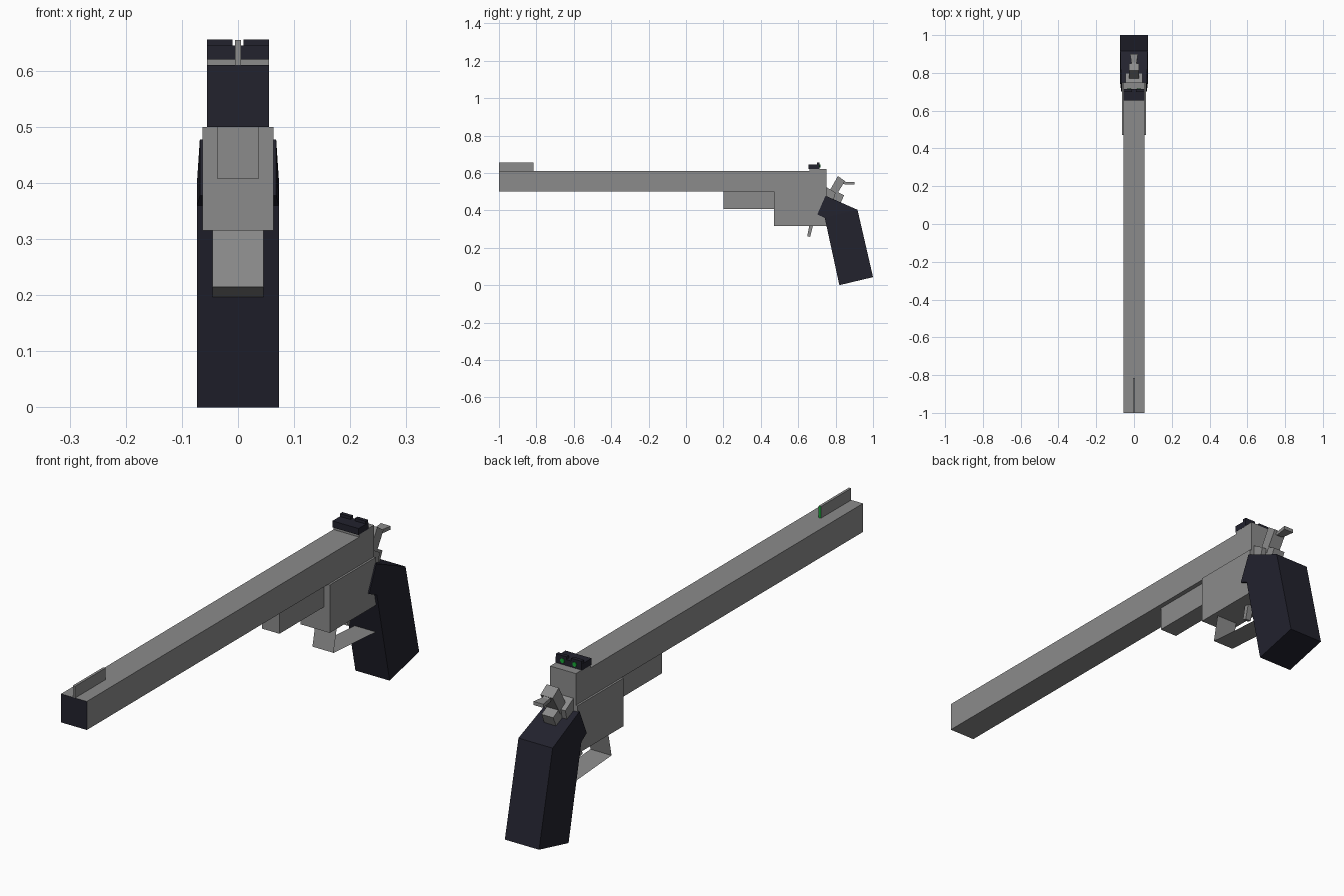
import bpy, bmesh, math
from mathutils import Matrix

cube = bpy.data.objects.get("Cube")
if cube:
    bpy.data.objects.remove(cube, do_unlink=True)


def material(name, rgb):
    m = bpy.data.materials.new(name)
    m.use_nodes = True
    m.diffuse_color = (*rgb, 1)
    m.node_tree.nodes["Principled BSDF"].inputs["Base Color"].default_value = (*rgb, 1)
    return m


steel = material("steel grey", (0.26, 0.26, 0.26))
black = material("blue black", (0.016, 0.016, 0.027))
green = material("sight green", (0.01, 0.4, 0.04))


def finish(name, bm, *mats):
    me = bpy.data.meshes.new(name)
    bm.to_mesh(me)
    bm.free()
    for m in mats:
        me.materials.append(m)
    ob = bpy.data.objects.new(name, me)
    bpy.context.collection.objects.link(ob)
    return ob


def slab(name, profile, half, *mats, paint=None):
    """Side profile of (y, z) points, spanned across x; half may vary per point.
    paint is a rule on the face normal that selects the second material."""
    if not isinstance(half, (list, tuple)):
        half = [half] * len(profile)
    bm = bmesh.new()
    left = [bm.verts.new((h, y, z)) for (y, z), h in zip(profile, half)]
    right = [bm.verts.new((-h, y, z)) for (y, z), h in zip(profile, half)]
    n = len(profile)
    bm.faces.new(left)
    bm.faces.new(right[::-1])
    for i in range(n):
        j = (i + 1) % n
        bm.faces.new((left[j], left[i], right[i], right[j]))
    bmesh.ops.recalc_face_normals(bm, faces=bm.faces)
    bm.normal_update()
    if paint:
        for f in bm.faces:
            f.material_index = int(paint(f.normal))
    return finish(name, bm, *mats)


def rect(y0, y1, z0, z1):
    return [(y0, z0), (y1, z0), (y1, z1), (y0, z1)]


# Barrel with dark muzzle face, rear rib, underlug and frame
slab("barrel", rect(-1, 0.75, 0.5, 0.61), 0.055, steel, black, paint=lambda n: n.y < -0.9)
slab("rear_rib", rect(0.66, 0.75, 0.605, 0.622), 0.055, steel)
slab("underlug", rect(0.2, 0.48, 0.408, 0.502), 0.037, steel)
slab("frame", rect(0.47, 0.75, 0.315, 0.5), 0.063, steel)

# Front sight with coloured rear face
slab("front_sight", rect(-1, -0.815, 0.605, 0.655), 0.005, steel, green,
     paint=lambda n: n.y > 0.9)

# Rear sight: base, two posts either side of the notch, two dots
slab("rear_sight_base", rect(0.655, 0.715, 0.62, 0.645), 0.0555, black)
for side, s in (("left", 1), ("right", -1)):
    post = slab("rear_sight_post_" + side, rect(0.70, 0.715, 0.644, 0.656), 0.0225, black)
    post.location.x = s * 0.0325
    bm = bmesh.new()
    bmesh.ops.create_cone(bm, cap_ends=True, segments=8, radius1=0.009, radius2=0.009, depth=0.004,
                          matrix=Matrix.Translation((s * 0.026, 0.716, 0.637))
                          @ Matrix.Rotation(math.pi / 2, 4, "X"))
    finish("rear_sight_dot_" + side, bm, green)

# Grip: wide handle and a cap that narrows toward the frame
slab("grip", [(0.917, 0.403), (1.0, 0.043), (0.82, 0.0), (0.742, 0.36)], 0.073, black)
slab("grip_cap", [(0.746, 0.478), (0.917, 0.403), (0.742, 0.36), (0.702, 0.378)],
     [0.068, 0.073, 0.073, 0.068], black)

# Tang, hammer and thumb spur
slab("tang", [(0.74, 0.53), (0.80, 0.495), (0.785, 0.44), (0.74, 0.46)], 0.045, steel)
slab("hammer_foot", [(0.79, 0.51), (0.845, 0.48), (0.825, 0.435), (0.775, 0.45)], 0.025, steel)
slab("hammer", [(0.765, 0.50), (0.812, 0.583), (0.85, 0.557), (0.80, 0.475)], 0.026, steel)
slab("hammer_spur", [(0.83, 0.568), (0.855, 0.552), (0.90, 0.552), (0.90, 0.538), (0.85, 0.538),
                     (0.825, 0.55)], [0.012, 0.014, 0.021, 0.021, 0.014, 0.012], steel)

# Trigger
slab("trigger", [(0.662, 0.33), (0.682, 0.33), (0.664, 0.258), (0.648, 0.262)], 0.012, steel)

# Trigger guard: bent sheet from the frame back to the grip
bm = bmesh.new()
rows = [[bm.verts.new((x, y, z)) for x in (-0.045, 0.045)]
        for y, z in ((0.54, 0.316), (0.518, 0.215), (0.776, 0.197))]
for a, b in zip(rows, rows[1:]):
    bm.faces.new((a[0], b[0], b[1], a[1]))
finish("trigger_guard", bm, steel)
